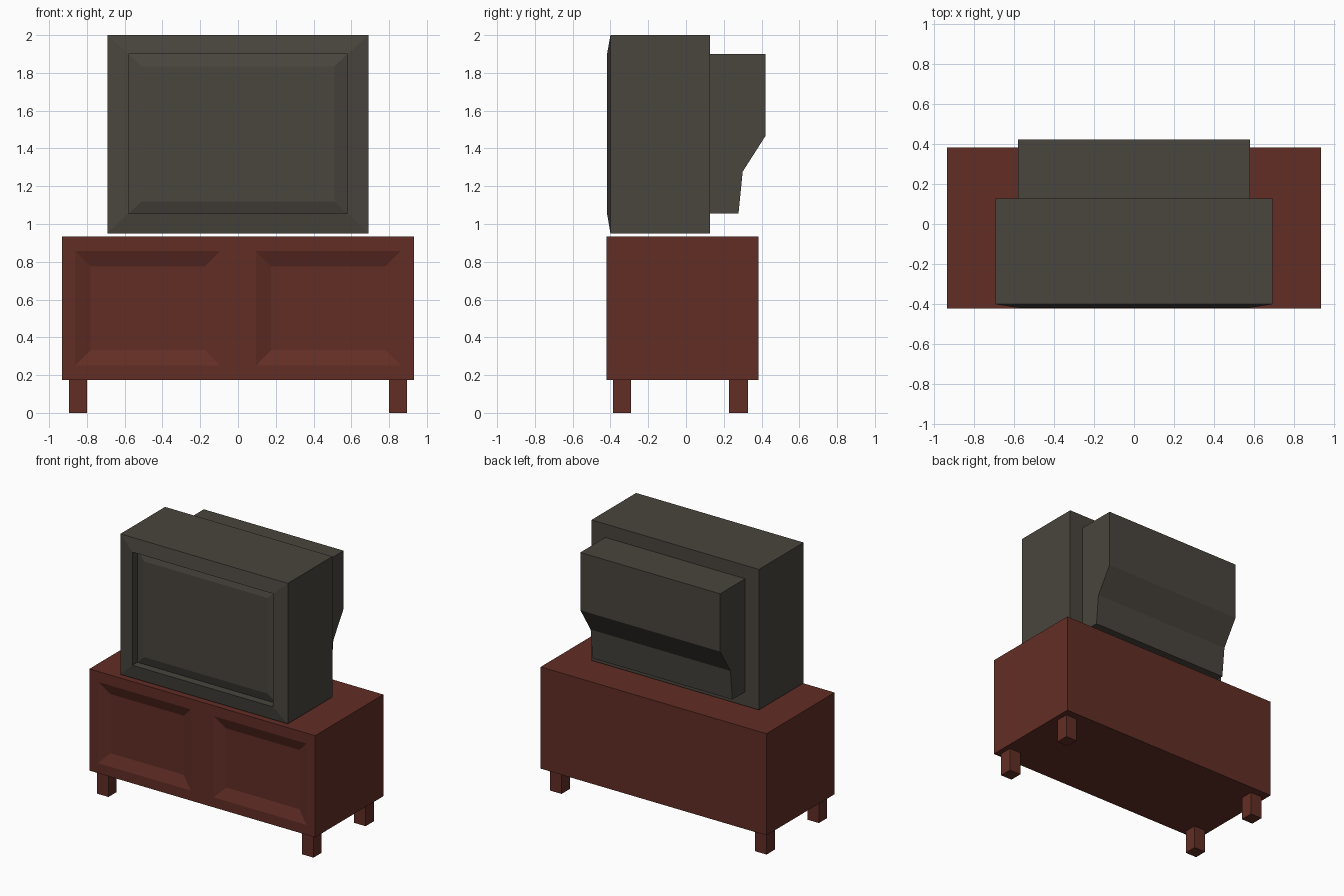
import bpy, bmesh

if "Cube" in bpy.data.objects:
    bpy.data.objects.remove(bpy.data.objects["Cube"])


def material(name, rgb):
    m = bpy.data.materials.new(name)
    m.diffuse_color = (*rgb, 1.0)
    m.use_nodes = True
    m.node_tree.nodes["Principled BSDF"].inputs["Base Color"].default_value = m.diffuse_color
    return m


WOOD = material("red brown wood", (0.122, 0.027, 0.0185))
PLASTIC = material("dark grey plastic", (0.067, 0.060, 0.048))


def loft(name, rings, mat, mirror=False):
    """Skin closed rings in order and cap both ends; optionally mirror on x."""
    bm = bmesh.new()
    loops = [[bm.verts.new(p) for p in ring] for ring in rings]
    n = len(loops[0])
    for a, b in zip(loops, loops[1:]):
        for i in range(n):
            j = (i + 1) % n
            bm.faces.new((a[i], a[j], b[j], b[i]))
    bm.faces.new(loops[0])
    bm.faces.new(loops[-1])
    bmesh.ops.recalc_face_normals(bm, faces=bm.faces)
    if mirror:
        # open the wall on the mirror plane
        mid = [f for f in bm.faces if all(abs(v.co.x) < 1e-6 for v in f.verts)]
        bmesh.ops.delete(bm, geom=mid, context='FACES_ONLY')
    mesh = bpy.data.meshes.new(name)
    bm.to_mesh(mesh)
    bm.free()
    mesh.materials.append(mat)
    ob = bpy.data.objects.new(name, mesh)
    bpy.context.collection.objects.link(ob)
    if mirror:
        ob.modifiers.new("mirror", 'MIRROR').use_clip = True
    return ob


def rect(x0, x1, z0, z1, y):
    return [(x0, y, z0), (x1, y, z0), (x1, y, z1), (x0, y, z1)]


# Cabinet with two sunken door panels
loft("cabinet", [
    rect(0, 0.933, 0.175, 0.935, 0.383),
    rect(0, 0.933, 0.175, 0.935, -0.422),
    rect(0.095, 0.862, 0.25, 0.857, -0.422),
    rect(0.175, 0.78, 0.333, 0.775, -0.39),
], WOOD, mirror=True)

# Legs
for name, y0, y1 in (("front_legs", -0.387, -0.29), ("back_legs", 0.228, 0.327)):
    loft(name, [rect(0.80, 0.895, 0, 0.175, y0),
                rect(0.80, 0.895, 0, 0.175, y1)], WOOD, mirror=True)

# Television body: sloped bezel, recess, and slightly raised screen
loft("television_body", [
    rect(-0.692, 0.692, 0.95, 2.0, 0.127),
    rect(-0.692, 0.692, 0.95, 2.0, -0.40),
    rect(-0.58, 0.58, 1.055, 1.90, -0.418),
    rect(-0.58, 0.58, 1.055, 1.90, -0.36),
    rect(-0.51, 0.51, 1.12, 1.835, -0.38),
], PLASTIC)

# Stepped rear housing, extruded across x from its side profile
side = [(0.127, 1.055), (0.278, 1.055), (0.30, 1.277),
        (0.422, 1.468), (0.422, 1.90), (0.127, 1.90)]
loft("rear_housing", [[(x, y, z) for y, z in side] for x in (-0.578, 0.578)], PLASTIC)
